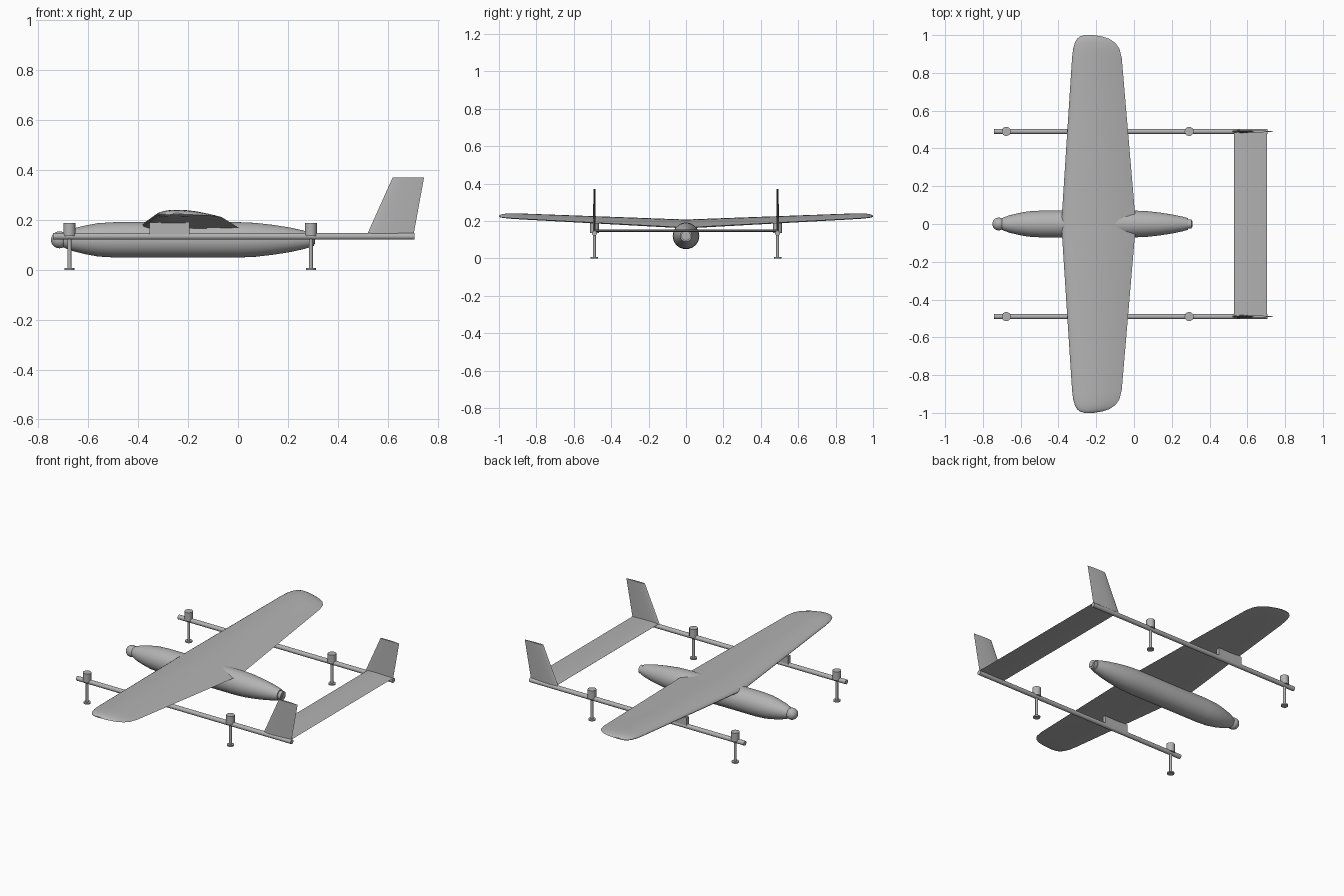
import bpy, bmesh, math
from mathutils import Matrix, Vector

old = bpy.data.objects.get("Cube")
if old:
    bpy.data.objects.remove(old, do_unlink=True)

grey = bpy.data.materials.new("airframe_grey")
grey.use_nodes = True
COLOUR = (0.45, 0.45, 0.45, 1)
grey.diffuse_color = COLOUR
grey.node_tree.nodes["Principled BSDF"].inputs["Base Color"].default_value = COLOUR


def finish(name, bm, angle=35):
    bmesh.ops.recalc_face_normals(bm, faces=bm.faces)
    mesh = bpy.data.meshes.new(name)
    bm.to_mesh(mesh)
    bm.free()
    mesh.materials.append(grey)
    obj = bpy.data.objects.new(name, mesh)
    bpy.context.collection.objects.link(obj)
    bpy.ops.object.select_all(action='DESELECT')
    obj.select_set(True)
    bpy.context.view_layer.objects.active = obj
    bpy.ops.object.shade_smooth_by_angle(angle=math.radians(angle))
    return obj


def loft(name, rings, angle=35):
    """Skin a list of equal-length closed rings and cap both ends."""
    bm = bmesh.new()
    rows = [[bm.verts.new(p) for p in ring] for ring in rings]
    for a, b in zip(rows, rows[1:]):
        for i in range(len(a)):
            j = (i + 1) % len(a)
            bm.faces.new((a[i], a[j], b[j], b[i]))
    bm.faces.new(rows[0])
    bm.faces.new(rows[-1])
    return finish(name, bm, angle)


def turned(name, profile, centre, axis, sides=32):
    """Solid of revolution from (position along axis, radius) pairs."""
    rings = []
    for d, r in profile:
        ring = []
        for i in range(sides):
            a = 2 * math.pi * i / sides
            u, v = r * math.cos(a), r * math.sin(a)
            p = (d, u, v) if axis == 'X' else (u, v, d)
            ring.append(Vector(centre) + Vector(p))
        rings.append(ring)
    return loft(name, rings)


def airfoil(thick, camber, n=14):
    """Closed section with unit chord as (chord fraction, height)."""
    def half(t):
        return 5 * thick * (0.2969 * math.sqrt(t) - 0.126 * t - 0.3516 * t**2
                            + 0.2843 * t**3 - 0.1036 * t**4)
    ts = [(1 - math.cos(math.pi * i / n)) / 2 for i in range(n + 1)]
    mean = lambda t: 4 * camber * t * (1 - t)
    upper = [(t, mean(t) + half(t)) for t in reversed(ts)]
    lower = [(t, mean(t) - half(t)) for t in ts[1:-1]]
    return upper + lower


# Fuselage with nose ball and tail hub
turned("fuselage", [(-0.71, 0.024), (-0.69, 0.035), (-0.66, 0.046), (-0.61, 0.058),
                    (-0.56, 0.067), (-0.49, 0.071), (0.0, 0.071), (0.07, 0.068),
                    (0.14, 0.06), (0.21, 0.049), (0.26, 0.038), (0.285, 0.031)],
       (0, 0, 0.12), 'X', 40)
turned("tail_hub", [(0.27, 0.025), (0.305, 0.025), (0.306, 0.016), (0.309, 0.016)],
       (0, 0, 0.12), 'X')
bm = bmesh.new()
bmesh.ops.create_uvsphere(bm, u_segments=32, v_segments=16, radius=0.034,
                          matrix=Matrix.Translation((-0.716, 0, 0.12)))
finish("nose_ball", bm)

# Wing: tapered, raised towards rounded tips; stations are y, leading x, trailing x
stations = [(0, -0.385, 0.01), (0.88, -0.328, -0.065), (0.93, -0.322, -0.078),
            (0.96, -0.313, -0.1), (0.98, -0.302, -0.13), (0.993, -0.286, -0.17),
            (1.0, -0.262, -0.215)]
section = airfoil(0.12, 0.03)
rings = []
for side, rows in ((-1, stations[:0:-1]), (1, stations)):
    for y, lead, trail in rows:
        chord = trail - lead
        rings.append([(lead + t * chord, side * y,
                       0.178 + 0.05 * y - 0.035 * (lead + t * chord + 0.385) + h * chord)
                      for t, h in section])
loft("wing", rings)

# Horizontal tail between the booms
loft("horizontal_tail", [[(0.53 + 0.175 * t, y, 0.147 + 0.175 * h)
                          for t, h in airfoil(0.08, 0)] for y in (-0.49, 0.49)])

for label, side in (("left", 1), ("right", -1)):
    y = 0.49 * side
    # Boom and wing pylon
    turned(label + "_boom", [(-0.742, 0.0135), (0.708, 0.0135)], (0, y, 0.134), 'X', 24)
    bm = bmesh.new()
    bmesh.ops.create_cube(bm, size=1, matrix=Matrix.Translation((-0.275, y, 0.165))
                          @ Matrix.Diagonal((0.16, 0.022, 0.05, 1)))
    finish(label + "_pylon", bm)
    # Swept fin
    loft(label + "_fin", [[(lead + t * chord, y + h * chord, z)
                           for t, h in airfoil(0.08, 0)]
                          for z, lead, chord in ((0.14, 0.517, 0.187),
                                                 (0.37, 0.62, 0.126))])
    # Lift motors with legs and feet
    for place, x in (("front", -0.676), ("rear", 0.292)):
        name = f"{label}_{place}_"
        turned(name + "motor", [(0.135, 0.024), (0.188, 0.024)], (x, y, 0), 'Z', 24)
        turned(name + "leg", [(0.004, 0.008), (0.14, 0.008)], (x, y, 0), 'Z', 16)
        turned(name + "foot", [(0, 0.02), (0.008, 0.02)], (x, y, 0), 'Z', 24)
